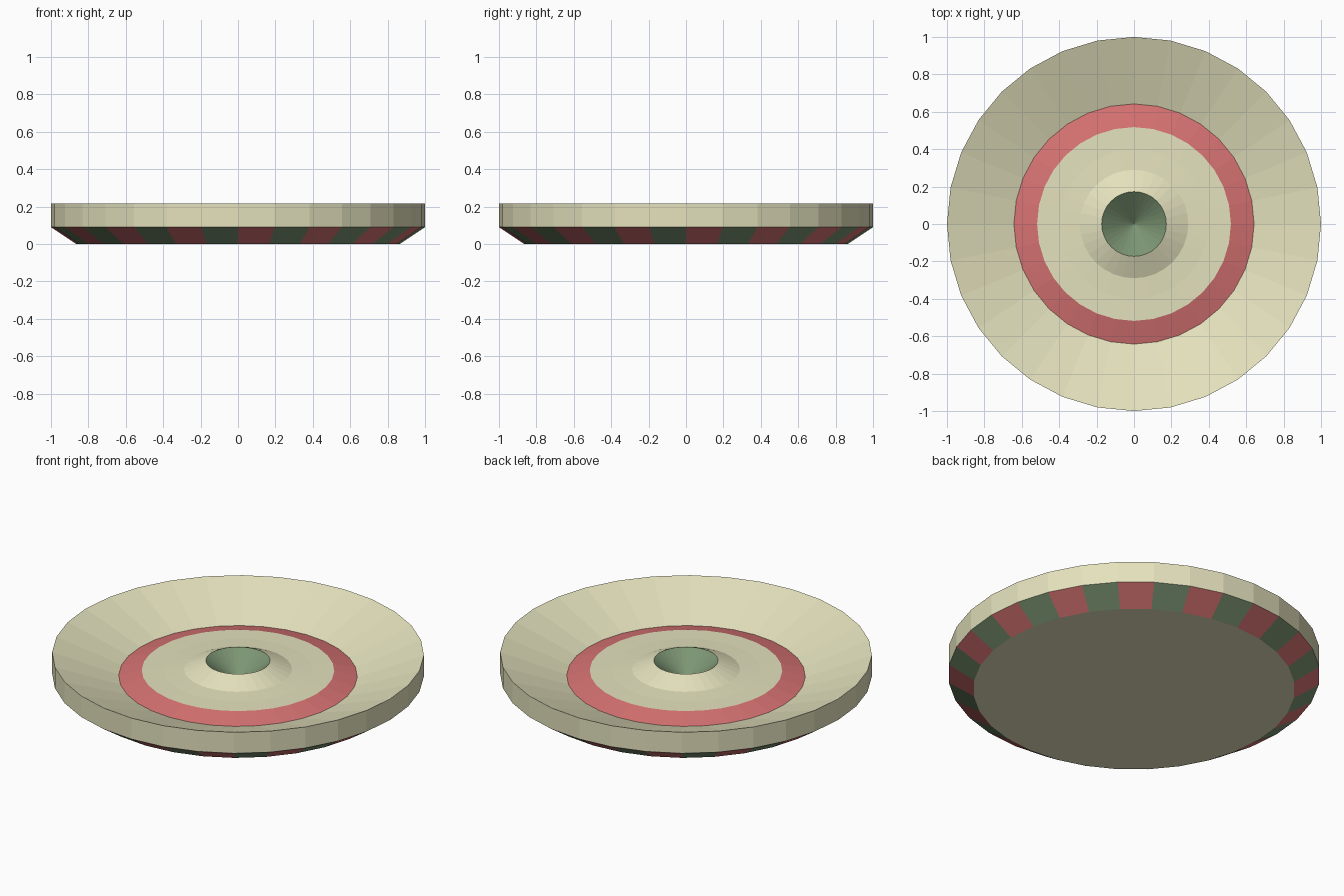
import bpy, bmesh
from math import cos, sin, pi

if "Cube" in bpy.data.objects:
    bpy.data.objects.remove(bpy.data.objects["Cube"])

SIDES = 32


def material(name, rgb):
    m = bpy.data.materials.new(name)
    m.diffuse_color = (*rgb, 1)
    m.use_nodes = True
    m.node_tree.nodes["Principled BSDF"].inputs["Base Color"].default_value = m.diffuse_color
    return m


KHAKI, RED, GREEN = 0, 1, 2
mats = [material("khaki", (0.78, 0.76, 0.51)),
        material("red", (0.68, 0.17, 0.17)),
        material("dark_green", (0.20, 0.30, 0.17))]

# (radius, height, colour of the band leading to the next ring)
profile = [
    (0.865, 0.0, None),     # striped underside bevel, alternating colours
    (1.0, 0.09, KHAKI),     # outer wall
    (1.0, 0.215, KHAKI),    # sloping inner dish
    (0.642, 0.083, RED),    # painted ring
    (0.518, 0.116, KHAKI),  # inner floor
    (0.40, 0.118, KHAKI),
    (0.29, 0.124, KHAKI),   # raised collar
    (0.173, 0.175, GREEN),  # centre hollow
]
HOLLOW_BOTTOM = 0.04

bm = bmesh.new()
rings = [[bm.verts.new((r * cos(2 * pi * i / SIDES), r * sin(2 * pi * i / SIDES), z))
          for i in range(SIDES)] for r, z, _ in profile]

# bands between neighbouring rings
for (_, _, colour), low, high in zip(profile, rings, rings[1:]):
    for i in range(SIDES):
        j = (i + 1) % SIDES
        f = bm.faces.new((low[i], low[j], high[j], high[i]))
        f.material_index = (RED, GREEN)[i % 2] if colour is None else colour

# flat base
bm.faces.new(rings[0][::-1]).material_index = KHAKI

# conical centre hollow
tip = bm.verts.new((0, 0, HOLLOW_BOTTOM))
for i in range(SIDES):
    f = bm.faces.new((rings[-1][i], rings[-1][(i + 1) % SIDES], tip))
    f.material_index = GREEN

bmesh.ops.recalc_face_normals(bm, faces=bm.faces)
mesh = bpy.data.meshes.new("dish")
bm.to_mesh(mesh)
bm.free()
for m in mats:
    mesh.materials.append(m)
bpy.context.collection.objects.link(bpy.data.objects.new("dish", mesh))
